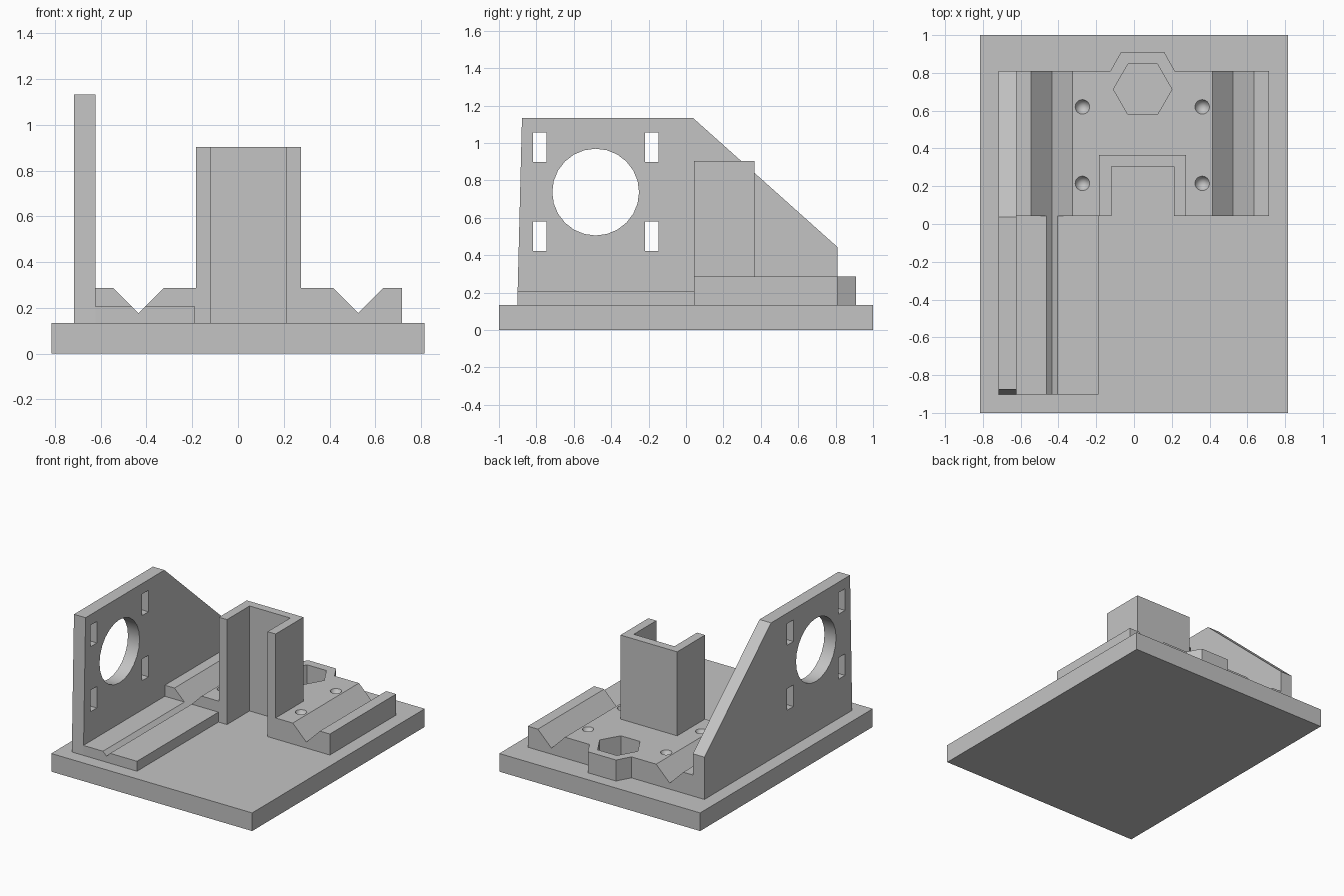
import bpy, bmesh, math
from mathutils import Vector

cube = bpy.data.objects.get("Cube")
if cube:
    bpy.data.objects.remove(cube, do_unlink=True)

grey = bpy.data.materials.new("plain grey")
grey.use_nodes = True
grey.diffuse_color = (0.55, 0.55, 0.55, 1)
grey.node_tree.nodes["Principled BSDF"].inputs["Base Color"].default_value = grey.diffuse_color

BASE_TOP, DECK_TOP = 0.133, 0.287
FRONT, BACK = 0.042, 0.81      # carriage depth range
NOTCH_L, NOTCH_R, NOTCH_Z = -0.435, 0.525, 0.177


def prism(name, points, axis, low, high):
    """Extrude a 2D outline along an axis; points use the other two axes in order."""
    def place(p):
        v = list(p)
        v.insert("xyz".index(axis), low)
        return v
    bm = bmesh.new()
    face = bm.faces.new([bm.verts.new(place(p)) for p in points])
    move = Vector([high - low if a == axis else 0 for a in "xyz"])
    grown = bmesh.ops.extrude_face_region(bm, geom=[face])["geom"]
    bmesh.ops.translate(bm, vec=move, verts=[g for g in grown if isinstance(g, bmesh.types.BMVert)])
    bmesh.ops.recalc_face_normals(bm, faces=bm.faces)
    return finish(name, bm)


def finish(name, bm):
    mesh = bpy.data.meshes.new(name)
    bm.to_mesh(mesh)
    bm.free()
    mesh.materials.append(grey)
    obj = bpy.data.objects.new(name, mesh)
    bpy.context.collection.objects.link(obj)
    return obj


def rect(a0, a1, b0, b1):
    return [(a0, b0), (a1, b0), (a1, b1), (a0, b1)]


def ring(ca, cb, radius, sides):
    return [(ca + radius * math.cos(math.tau * i / sides),
             cb + radius * math.sin(math.tau * i / sides)) for i in range(sides)]


def combine(target, other, operation):
    mod = target.modifiers.new("combine", "BOOLEAN")
    mod.object, mod.operation, mod.solver = other, operation, "EXACT"
    bpy.context.view_layer.objects.active = target
    bpy.ops.object.modifier_apply(modifier=mod.name)
    bpy.data.objects.remove(other, do_unlink=True)


def notch(x, top):
    half = top - NOTCH_Z
    return [(x - half, top), (x, NOTCH_Z), (x + half, top)]


# Base plate
prism("base_plate", rect(-0.815, 0.815, -1, 1), "z", 0, BASE_TOP)

# Upright side plate with sloped back, bore and mounting slots
plate = prism("motor_plate", [(-0.902, BASE_TOP), (BACK, BASE_TOP), (BACK, 0.443),
                              (0.038, 1.133), (-0.877, 1.133)], "x", -0.717, -0.623)
combine(plate, prism("bore", ring(-0.483, 0.737, 0.232, 24), "x", -0.9, -0.5), "DIFFERENCE")
for y in (-0.782, -0.184):
    for z in (0.5, 0.977):
        slot = rect(y - 0.036, y + 0.036, z - 0.079, z + 0.079)
        combine(plate, prism("slot", slot, "x", -0.9, -0.5), "DIFFERENCE")

# Front rail with shallow groove
prism("front_rail", [(-0.623, BASE_TOP), (-0.623, 0.206)] + notch(NOTCH_L, 0.206)
      + [(-0.188, 0.206), (-0.188, BASE_TOP)], "y", -0.902, FRONT)

# Grooved carriage with rear boss and upright channel
carriage = prism("carriage", [(-0.623, BASE_TOP), (-0.623, DECK_TOP)] + notch(NOTCH_L, DECK_TOP)
                 + notch(NOTCH_R, DECK_TOP) + [(0.716, DECK_TOP), (0.716, BASE_TOP)],
                 "y", FRONT, BACK)
boss = [(-0.15, 0.7), (0.24, 0.7), (0.24, BACK), (0.216, BACK),
        (0.16, 0.91), (-0.069, 0.91), (-0.125, BACK), (-0.15, BACK)]
combine(carriage, prism("boss", boss, "z", BASE_TOP, DECK_TOP), "UNION")
combine(carriage, prism("tower", rect(-0.184, 0.276, FRONT, 0.365), "z", BASE_TOP, 0.903), "UNION")
combine(carriage, prism("channel", rect(-0.119, 0.211, -0.2, 0.304), "z", 0.1, 1.2), "DIFFERENCE")
combine(carriage, prism("nut_pocket", ring(0.046, 0.713, 0.155, 6), "z", 0.1, 0.5), "DIFFERENCE")

# Conical screw pilot holes
for x in (-0.273, 0.361):
    for y in (0.215, 0.62):
        bm = bmesh.new()
        bmesh.ops.create_cone(bm, cap_ends=True, segments=24, radius1=0, radius2=0.048, depth=0.1)
        bmesh.ops.remove_doubles(bm, verts=bm.verts, dist=0.0001)
        bmesh.ops.translate(bm, verts=bm.verts, vec=(x, y, DECK_TOP - 0.03))
        combine(carriage, finish("pilot", bm), "DIFFERENCE")

# Smooth the round holes, keeping hard edges
for obj in (plate, carriage):
    bpy.ops.object.select_all(action="DESELECT")
    obj.select_set(True)
    bpy.context.view_layer.objects.active = obj
    bpy.ops.object.shade_smooth_by_angle(angle=math.radians(30))
